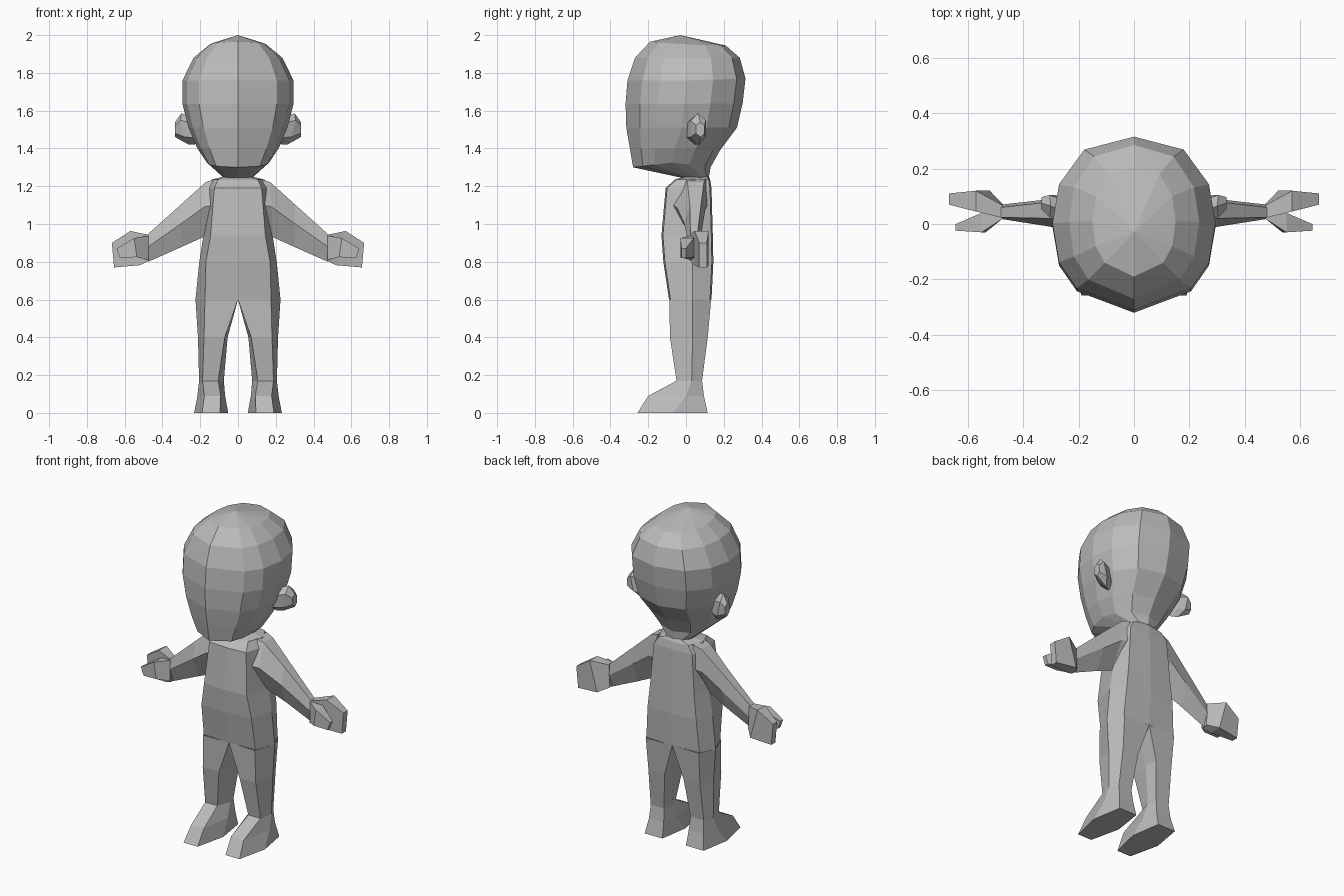
import bpy, bmesh

if "Cube" in bpy.data.objects:
    bpy.data.objects.remove(bpy.data.objects["Cube"])

skin = bpy.data.materials.new("plain_grey")
skin.diffuse_color = (0.5, 0.5, 0.5, 1)
skin.use_nodes = True
skin.node_tree.nodes["Principled BSDF"].inputs["Base Color"].default_value = skin.diffuse_color


def loft(name, rings, cap_start=True, cap_end=True, mirror=False):
    """Skin a list of equal-length point rings; a one-point ring makes a fan."""
    bm = bmesh.new()
    vr = [[bm.verts.new(p) for p in r] for r in rings]
    for a, b in zip(vr, vr[1:]):
        n = len(a)
        for i in range(n):
            j = (i + 1) % n
            if len(b) == 1:
                bm.faces.new((a[i], a[j], b[0]))
            else:
                bm.faces.new((a[i], a[j], b[j], b[i]))
    if cap_start:
        bm.faces.new(vr[0][::-1])
    if cap_end and len(vr[-1]) > 2:
        bm.faces.new(vr[-1])
    bmesh.ops.remove_doubles(bm, verts=bm.verts, dist=0.0005)
    bmesh.ops.recalc_face_normals(bm, faces=bm.faces)
    me = bpy.data.meshes.new(name)
    bm.to_mesh(me)
    bm.free()
    me.materials.append(skin)
    ob = bpy.data.objects.new(name, me)
    bpy.context.collection.objects.link(ob)
    if mirror:
        ob.modifiers.new("mirror", 'MIRROR').use_clip = True
    return ob


def full(half):
    """Close a half ring that starts and ends on the centre line."""
    return half + [(-x, y, z) for x, y, z in half[-2:0:-1]]


# Head: twelve-sided rings (z front, z side, z back, half width, y front, y back)
plan = [(0, -1), (.70, -.75), (.92, -.45), (1, 0), (.92, .45), (.61, .85), (0, 1)]
head_rows = [
    (1.24, 1.24, 1.24, .07, .00, .12),
    (1.30, 1.325, 1.30, .165, -.28, .13),
    (1.40, 1.40, 1.39, .215, -.297, .18),
    (1.51, 1.51, 1.51, .262, -.316, .27),
    (1.635, 1.635, 1.64, .294, -.32, .30),
    (1.76, 1.76, 1.77, .294, -.31, .315),
    (1.88, 1.88, 1.88, .235, -.27, .285),
    (1.965, 1.95, 1.945, .15, -.19, .21),
]
head = []
for zf, zs, zb, w, yf, yb in head_rows:
    yc, h = (yf + yb) / 2, (yb - yf) / 2
    head.append(full([(w * px, yc + h * py,
                       zs + ((zb - zs) * py if py > 0 else (zs - zf) * py))
                      for px, py in plan]))
head.append([(0, -.03, 2.0)])
loft("head", head)

# Ears: tilted hexagonal cups on a short stem
hexa = [(0, 1), (1, .55), (1, -.5), (.1, -1), (-1, -.5), (-1, .55)]
ear = []
for x, lean, yc, hy, zc, hz in [(.20, .0, .03, .025, 1.49, .05),
                                (.255, .01, .045, .04, 1.495, .075),
                                (.31, .02, .065, .04, 1.503, .083),
                                (.333, .0, .075, .022, 1.50, .04)]:
    ear.append([(x + lean * (v - abs(v) * 1.5), yc + hy * u, zc + hz * v) for u, v in hexa])
loft("ear", ear, mirror=True)

# Torso: eight-sided rings (z, front corner x, half width, back corner x, y front, y back)
torso = []
for z, xf, w, xb, yf, yb in [(1.255, .04, .06, .04, .01, .12),
                             (1.235, .105, .14, .10, -.06, .128),
                             (1.19, .125, .165, .13, -.108, .135),
                             (.94, .145, .183, .15, -.13, .142),
                             (.80, .17, .205, .165, -.12, .145),
                             (.60, .175, .225, .18, -.09, .135)]:
    torso.append(full([(0, yf, z), (xf, yf + .008, z), (w, .035, z),
                       (xb, yb - .008, z), (0, yb, z)]))
loft("torso", torso, cap_end=False)

# Legs and feet: (z, inner front, outer front, inner mid, outer mid,
#                 inner back, outer back, y front, y mid, y back)
leg = []
for z, a, b, c, d, e, f, yf, ym, yb in [
        (.60, 0, .175, 0, .225, 0, .18, -.088, .035, .133),
        (.40, .07, .18, .055, .212, .065, .175, -.085, .035, .115),
        (.17, .105, .188, .075, .206, .09, .18, -.05, .03, .085),
        (.09, .092, .178, .068, .215, .085, .185, -.20, .0, .095),
        (.0, .095, .19, .052, .232, .08, .20, -.257, -.07, .115)]:
    leg.append([(a, yf, z), (b, yf, z), (d, ym, z), (f, yb, z), (e, yb, z), (c, ym, z)])
loft("leg", leg, cap_start=False, mirror=True)

# Arms: five-sided rings (top x, bottom x, z top, z bottom, y front, y back)
arm = []
for xt, xb, zt, zb, yf, yb in [(.12, .15, 1.238, .93, -.07, .115),
                               (.17, .185, 1.222, .93, -.05, .105),
                               (.30, .30, 1.105, .878, -.01, .09),
                               (.48, .475, .943, .80, .018, .07)]:
    zm, xm = zt * .55 + zb * .45, (xt + xb) / 2
    arm.append([(xt, yf * .5 + yb * .5 - .02, zt), (xm, yf, zm), (xb, yf * .5 + yb * .5, zb),
                (xm, yb, zm), (xt, yb - .01, zt)])
loft("arm", arm, mirror=True)


def prong(name, rows):
    """Four-sided hand part: (top x, bottom x, z top, z bottom, y front, y back)."""
    loft(name, [[(xt, yf, zt), (xb, yf, zb), (xb, yb, zb), (xt, yb, zt)]
                for xt, xb, zt, zb, yf, yb in rows], mirror=True)


# Hands: broad fingers behind, smaller thumb in front
prong("fingers", [(.475, .47, .943, .805, .022, .068),
                  (.57, .52, .963, .782, .045, .12),
                  (.668, .656, .90, .77, .07, .11)])
prong("thumb", [(.475, .475, .938, .81, .018, .06),
                (.55, .535, .925, .825, -.03, .04),
                (.643, .625, .87, .82, -.024, .0)])
